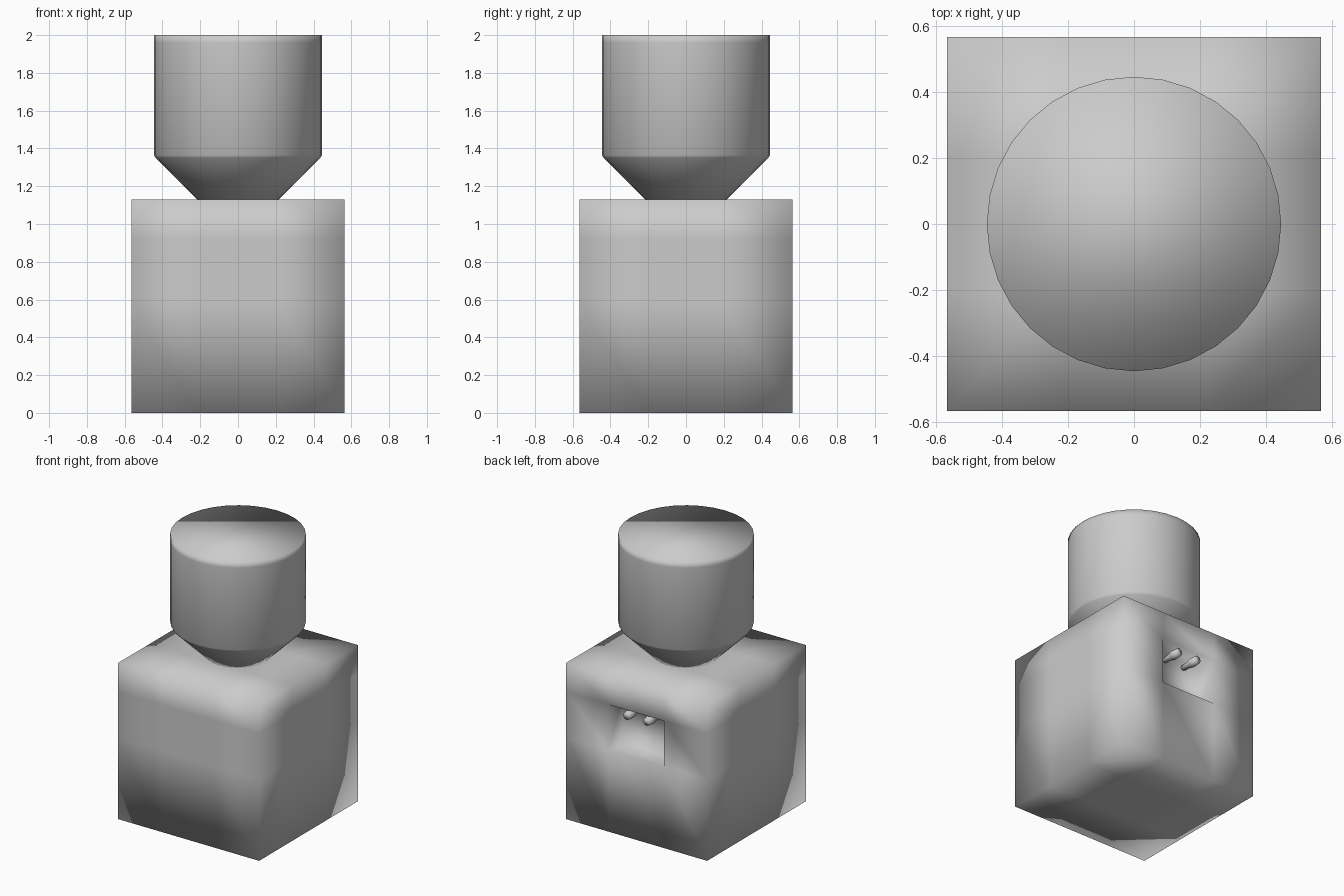
import bpy, bmesh
from math import cos, sin, pi
from mathutils import Matrix, Vector

if "Cube" in bpy.data.objects:
    bpy.data.objects.remove(bpy.data.objects["Cube"])

H = 0.565          # half width of the cabinet
TOP = 1.13         # cabinet height


def add_object(name, bm):
    bmesh.ops.recalc_face_normals(bm, faces=bm.faces)
    mesh = bpy.data.meshes.new(name)
    bm.to_mesh(mesh)
    bm.free()
    mesh.shade_smooth()
    obj = bpy.data.objects.new(name, mesh)
    bpy.context.collection.objects.link(obj)
    return obj


def lathe(name, profile, matrix, sides):
    """Closed turned solid from (radius, height) pairs."""
    bm = bmesh.new()
    rings = [[bm.verts.new(matrix @ Vector((r * cos(2 * pi * i / sides), r * sin(2 * pi * i / sides), z)))
              for i in range(sides)] for r, z in profile]
    for a, b in zip(rings, rings[1:]):
        for i in range(sides):
            j = (i + 1) % sides
            bm.faces.new((a[i], a[j], b[j], b[i]))
    bm.faces.new(rings[0][::-1])
    bm.faces.new(rings[-1])
    return add_object(name, bm)


# Cabinet: box with loop cuts, softly shaded
bm = bmesh.new()
bmesh.ops.create_cube(bm, size=1, matrix=Matrix.Translation((0, 0, TOP / 2)) @ Matrix.Diagonal((2 * H, 2 * H, TOP, 1)))
cuts = [((-0.22, 0, 0), (1, 0, 0)), ((0.22, 0, 0), (1, 0, 0)),
        ((0, -0.2, 0), (0, 1, 0)), ((0, 0.2, 0), (0, 1, 0)),
        ((0, 0, 0.59), (0, 0, 1)), ((0, 0, 0.92), (0, 0, 1))]
for co, no in cuts:
    bmesh.ops.bisect_plane(bm, geom=bm.verts[:] + bm.edges[:] + bm.faces[:], plane_co=co, plane_no=no)

# Dispensing recess pushed into the back face
bm.normal_update()
target = Vector((0, H, 0.755))
face = min(bm.faces, key=lambda f: (f.calc_center_median() - target).length)
pocket = bmesh.ops.extrude_discrete_faces(bm, faces=[face])["faces"][0]
bmesh.ops.translate(bm, verts=pocket.verts, vec=(0, -0.15, 0))
add_object("cabinet", bm)

# Upturned bottle with a tapered neck
lathe("bottle", [(0.215, 1.13), (0.435, 1.35), (0.445, 1.365), (0.445, 1.96), (0.445, 2.0)],
      Matrix.Identity(4), 32)

# Two taps reaching out of the recess
for name, x in (("left_tap", -0.08), ("right_tap", 0.08)):
    place = Matrix.Translation((x, H - 0.15, 0.875)) @ Matrix.Rotation(-pi / 2, 4, 'X')
    lathe(name, [(0.018, -0.01), (0.022, 0.05), (0.032, 0.09), (0.028, 0.15)], place, 8)
